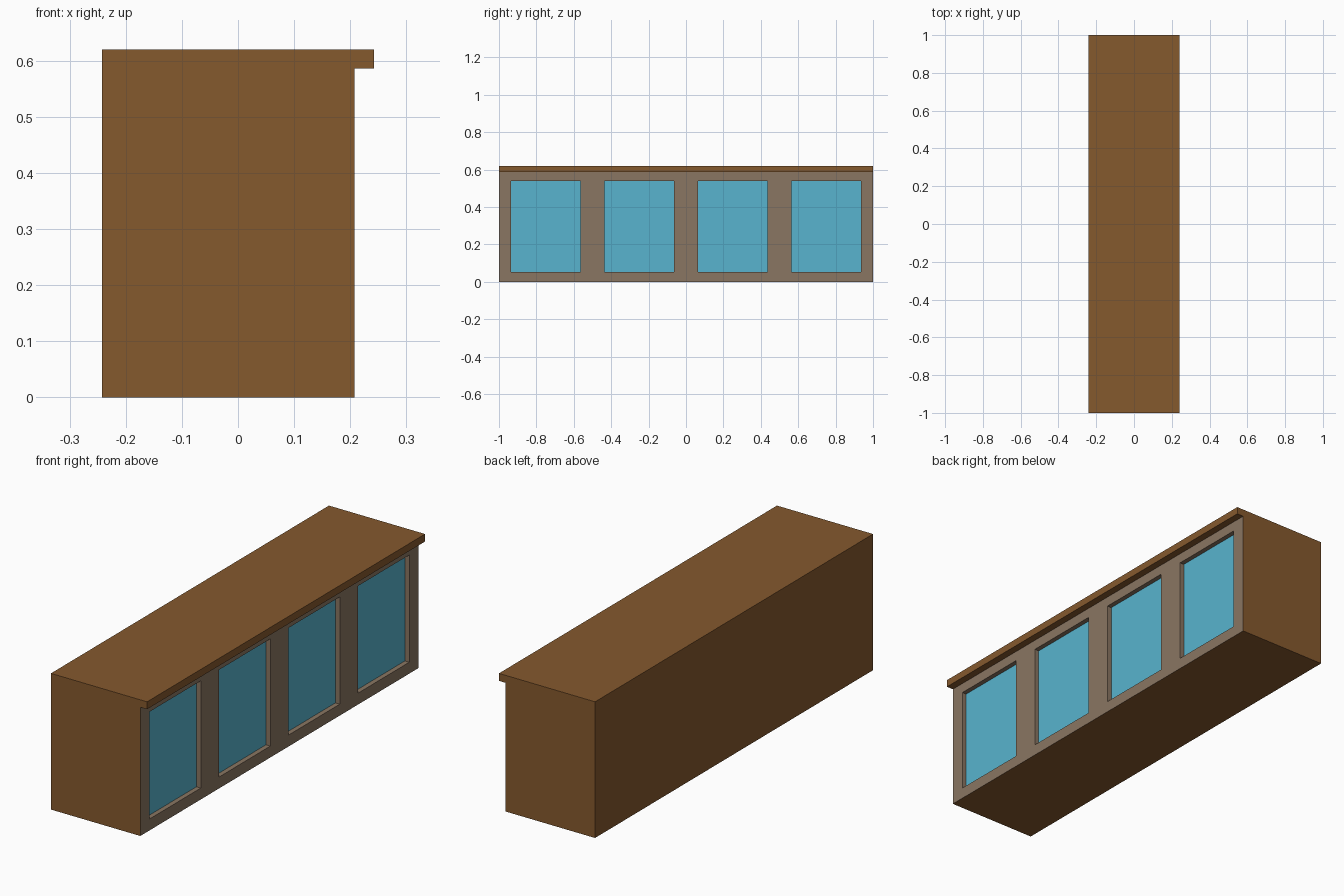
import bpy
import bmesh
from mathutils import Vector

if "Cube" in bpy.data.objects:
    bpy.data.objects.remove(bpy.data.objects["Cube"])


def material(name, rgb):
    m = bpy.data.materials.new(name)
    m.diffuse_color = (*rgb, 1.0)
    m.use_nodes = True
    m.node_tree.nodes["Principled BSDF"].inputs["Base Color"].default_value = m.diffuse_color
    return m


WOOD, FRAME, GLASS = 0, 1, 2
BACK, FRONT, LIP = -0.242, 0.208, 0.242
TOP, UNDER_LIP = 0.62, 0.586
DEPTH = 0.022                      # window recess
WIN_Z = (0.052, 0.54)
CENTRES = (-0.75, -0.25, 0.25, 0.75)
HALF = 0.185

bm = bmesh.new()

# cabinet: side profile with overhanging top, extruded along its length
profile = [(BACK, 0), (FRONT, 0), (FRONT, UNDER_LIP),
           (LIP, UNDER_LIP), (LIP, TOP), (BACK, TOP)]
end = bm.faces.new([bm.verts.new((x, -1, z)) for x, z in profile])
ext = bmesh.ops.extrude_face_region(bm, geom=[end], use_keep_orig=True)
bmesh.ops.translate(bm, vec=(0, 2, 0),
                    verts=[v for v in ext["geom"] if isinstance(v, bmesh.types.BMVert)])
bmesh.ops.recalc_face_normals(bm, faces=bm.faces[:])


def front_faces():
    return [f for f in bm.faces if f.normal.x > 0.9 and f.calc_center_median().x < FRONT + 0.005]


def cut_front(co, no):
    faces = front_faces()
    edges = {e for f in faces for e in f.edges}
    verts = {v for f in faces for v in f.verts}
    bmesh.ops.bisect_plane(bm, geom=faces + list(edges) + list(verts),
                           plane_co=co, plane_no=no)


# window outlines cut into the front
for z in WIN_Z:
    cut_front(Vector((0, 0, z)), Vector((0, 0, 1)))
for c in CENTRES:
    for s in (-1, 1):
        cut_front(Vector((0, c + s * HALF, 0)), Vector((0, 1, 0)))

# front frame colour and recessed glass panes
windows = []
for f in front_faces():
    f.material_index = FRAME
    p = f.calc_center_median()
    if WIN_Z[0] < p.z < WIN_Z[1] and any(abs(p.y - c) < HALF for c in CENTRES):
        windows.append(f)
panes = bmesh.ops.extrude_discrete_faces(bm, faces=windows)["faces"]
for pane in panes:
    bmesh.ops.translate(bm, vec=(-DEPTH, 0, 0), verts=pane.verts[:])
    for e in pane.edges:
        for f in e.link_faces:
            f.material_index = FRAME
    pane.material_index = GLASS

mesh = bpy.data.meshes.new("cabinet")
bm.normal_update()
bm.to_mesh(mesh)
bm.free()
mesh.materials.append(material("brown wood", (0.235, 0.100, 0.027)))
mesh.materials.append(material("grey brown frame", (0.254, 0.181, 0.122)))
mesh.materials.append(material("blue glass", (0.098, 0.456, 0.620)))
bpy.context.collection.objects.link(bpy.data.objects.new("cabinet", mesh))
